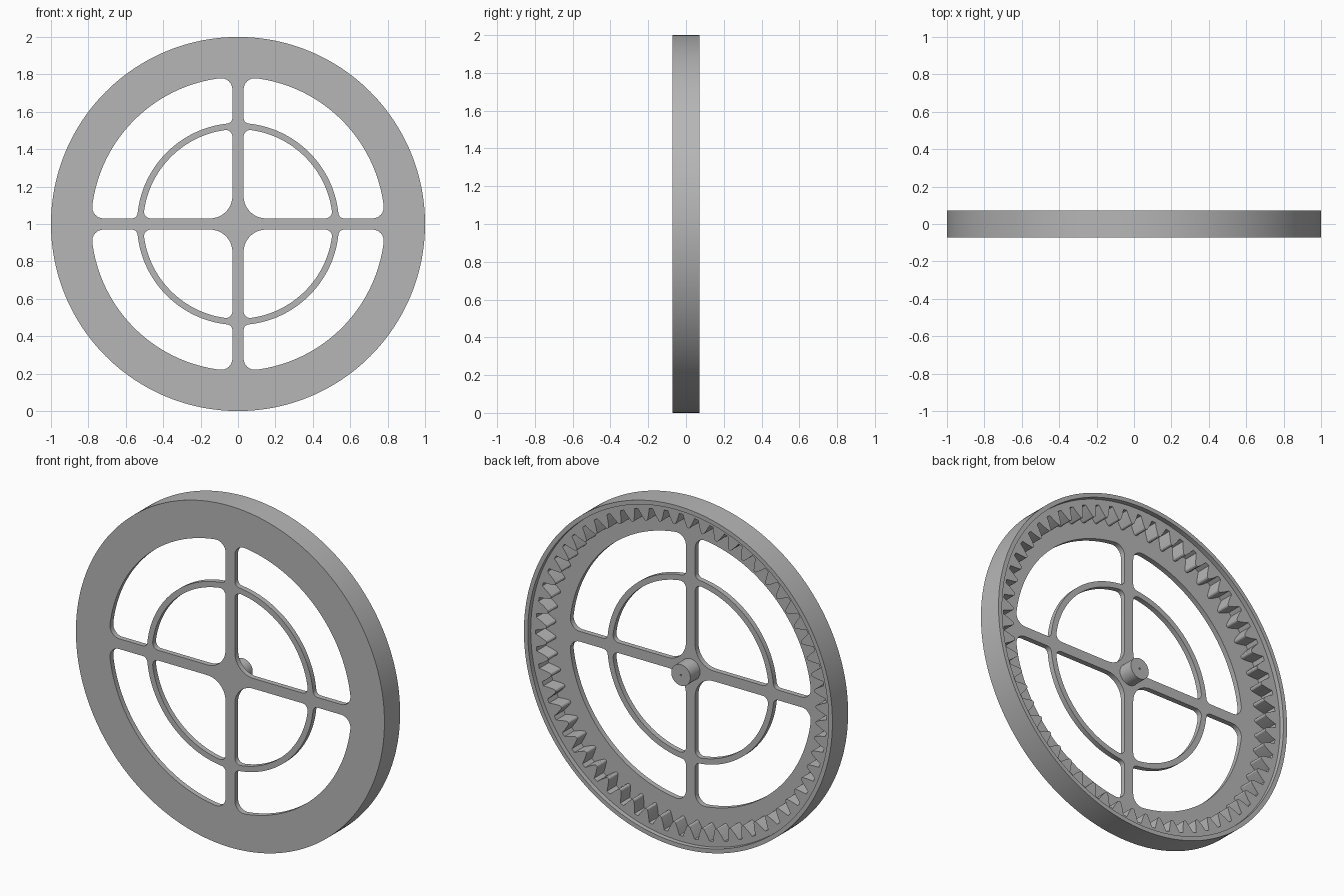
import bpy, bmesh
from math import sin, cos, pi, sqrt, atan2

cube = bpy.data.objects.get("Cube")
if cube:
    bpy.data.objects.remove(cube, do_unlink=True)

grey = bpy.data.materials.new("plain grey")
grey.use_nodes = True
grey.diffuse_color = (0.47, 0.47, 0.47, 1)
grey.node_tree.nodes["Principled BSDF"].inputs["Base Color"].default_value = (0.47, 0.47, 0.47, 1)

FRONT, BACK = -0.0725, 0.0725
PLATE_BACK = -0.042      # back of the thin face plate and spokes
GEAR_BACK = 0.045        # back of the teeth and axle
HALF_SPOKE = 0.03


def arc(cx, cy, r, a, b, n):
    return [(cx + r * cos(a + (b - a) * i / n), cy + r * sin(a + (b - a) * i / n)) for i in range(n + 1)]


def circle(r, n=192):
    return arc(0, 0, r, 0, 2 * pi, n)[:-1]


def clean(points):
    out = []
    for p in points:
        if all(abs(p[0] - q[0]) + abs(p[1] - q[1]) > 1e-4 for q in out):
            out.append(p)
    return out


def opening(outer, f_outer, inner, f_inner):
    """Rounded quarter opening between two spokes, mirrored about its diagonal."""
    x = HALF_SPOKE + f_outer
    y = sqrt((outer - f_outer) ** 2 - x * x)
    a = atan2(y, x)
    half = arc(0, 0, outer, pi / 4, a, 22) + arc(x, y, f_outer, a, pi, 8)
    x = HALF_SPOKE + f_inner
    if inner:
        y = sqrt((inner + f_inner) ** 2 - x * x)
        a = atan2(y, x)
        half += arc(x, y, f_inner, pi, pi + a, 8) + arc(0, 0, inner, a, pi / 4, 18)
    else:
        half += arc(x, x, f_inner, pi, pi * 1.25, 8)
    return clean(half + [(q, p) for p, q in reversed(half)])


def internal_gear(teeth, root, tip):
    """Outline of the toothed pocket: (share of pitch, share of depth) per tooth."""
    shape = [(-0.40, 0.95), (-0.24, 0.5), (-0.12, 0.03), (0.12, 0.03),
             (0.24, 0.5), (0.40, 0.95), (0.46, 1.0), (0.54, 1.0)]
    pts = []
    for t in range(teeth):
        for share, depth in shape:
            a, r = 2 * pi * (t + share) / teeth, root + (tip - root) * depth
            pts.append((r * cos(a), r * sin(a)))
    return pts


def extrude(name, outlines, y0, y1):
    """Solid from closed outlines (inner ones are holes) between two depths."""
    curve = bpy.data.curves.new(name, 'CURVE')
    curve.dimensions = '2D'
    curve.fill_mode = 'BOTH'
    curve.extrude = (y1 - y0) / 2
    for pts in outlines:
        s = curve.splines.new('POLY')
        s.points.add(len(pts) - 1)
        for p, (x, y) in zip(s.points, pts):
            p.co = (x, y, 0, 1)
        s.use_cyclic_u = True
    ob = bpy.data.objects.new(name, curve)
    bpy.context.collection.objects.link(ob)
    ob.rotation_euler = (pi / 2, 0, 0)
    ob.location = (0, (y0 + y1) / 2, 1)
    bpy.ops.object.select_all(action='DESELECT')
    bpy.context.view_layer.objects.active = ob
    ob.select_set(True)
    bpy.ops.object.convert(target='MESH')
    ob = bpy.context.object
    bpy.ops.object.transform_apply(location=True, rotation=True, scale=True)
    bm = bmesh.new()
    bm.from_mesh(ob.data)
    bmesh.ops.remove_doubles(bm, verts=bm.verts, dist=1e-5)
    bmesh.ops.recalc_face_normals(bm, faces=bm.faces)
    bm.to_mesh(ob.data)
    bm.free()
    ob.data.materials.clear()
    ob.data.materials.append(grey)
    return ob


def cut(target, cutter):
    cutter.hide_render = True
    mod = target.modifiers.new("cut", 'BOOLEAN')
    mod.operation, mod.solver, mod.object = 'DIFFERENCE', 'EXACT', cutter
    bpy.context.view_layer.objects.active = target
    bpy.ops.object.modifier_apply(modifier=mod.name)
    bpy.data.objects.remove(cutter, do_unlink=True)


def smooth(ob):
    bpy.ops.object.select_all(action='DESELECT')
    bpy.context.view_layer.objects.active = ob
    ob.select_set(True)
    bpy.ops.object.shade_smooth_by_angle(angle=pi / 9)


# Wheel disc with eight rounded openings, leaving spokes and a thin middle ring
outlines = [circle(1.0)]
for hole in (opening(0.785, 0.06, 0.54, 0.03), opening(0.507, 0.035, 0, 0.12)):
    for sx in (1, -1):
        for sy in (1, -1):
            outlines.append([(sx * x, sy * y) for x, y in hole])
wheel = extrude("ring_gear_wheel", outlines, FRONT, BACK)

# Toothed pocket and the shallow step inside the back lip
cut(wheel, extrude("gear_pocket", [internal_gear(60, 0.945, 0.873)], PLATE_BACK, BACK + 0.1))
cut(wheel, extrude("lip_step", [circle(0.975)], GEAR_BACK, BACK + 0.1))
smooth(wheel)

# Axle stub with a tiny centre hole
axle = extrude("axle", [circle(0.062, 48), circle(0.005, 12)], PLATE_BACK - 0.008, GEAR_BACK + 0.003)
smooth(axle)
